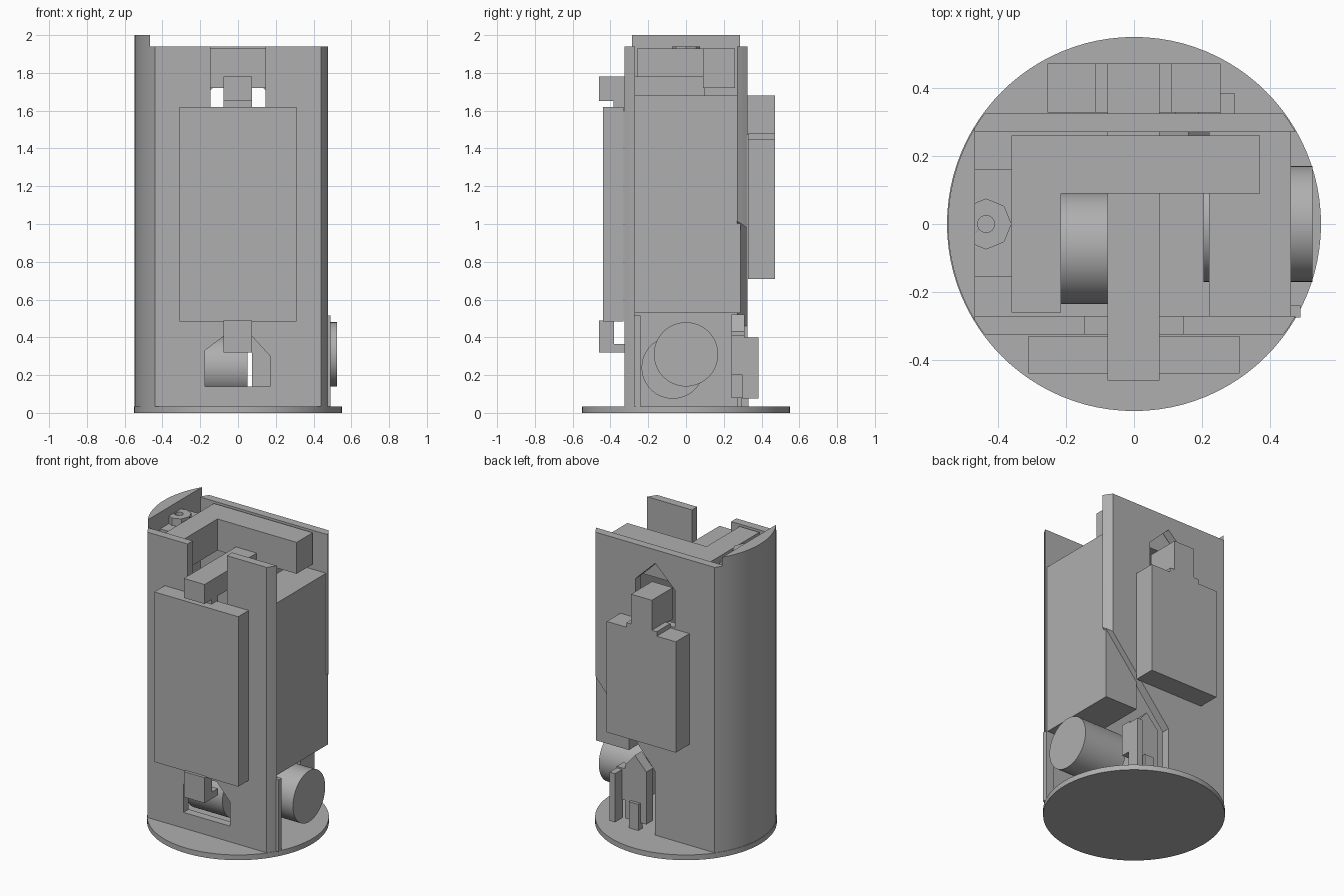
import bpy, math
from mathutils import Matrix, Vector

if "Cube" in bpy.data.objects:
    bpy.data.objects.remove(bpy.data.objects["Cube"], do_unlink=True)

grey = bpy.data.materials.new("plain_grey")
grey.use_nodes = True
COLOUR = (0.43, 0.43, 0.43, 1)
grey.diffuse_color = COLOUR
grey.node_tree.nodes["Principled BSDF"].inputs["Base Color"].default_value = COLOUR

RADIUS = 0.547
WALL_TOP = 1.94
FLOOR = 0.035


def add_mesh(name, verts, faces):
    mesh = bpy.data.meshes.new(name)
    mesh.from_pydata(verts, [], faces)
    mesh.materials.append(grey)
    obj = bpy.data.objects.new(name, mesh)
    bpy.context.collection.objects.link(obj)
    return obj


def prism(name, outline, low, high, axis="z"):
    """Extrude an outline: xy along z, or xz along y."""
    n = len(outline)
    if axis == "z":
        verts = [(a, b, h) for h in (low, high) for a, b in outline]
    else:
        verts = [(a, h, b) for h in (high, low) for a, b in outline]
    faces = [tuple(reversed(range(n))), tuple(range(n, 2 * n))]
    faces += [(i, (i + 1) % n, n + (i + 1) % n, n + i) for i in range(n)]
    return add_mesh(name, verts, faces)


def box(name, x, y, z):
    return prism(name, [(x[0], y[0]), (x[1], y[0]), (x[1], y[1]), (x[0], y[1])], *z)


def cylinder(name, centre, radius, length, axis="z", sides=96):
    ring = [(radius * math.cos(math.tau * i / sides),
             radius * math.sin(math.tau * i / sides)) for i in range(sides)]
    obj = prism(name, ring, -length / 2, length / 2)
    if axis == "x":
        obj.data.transform(Matrix.Rotation(math.pi / 2, 4, "Y"))
    obj.data.transform(Matrix.Translation(Vector(centre)))
    return smooth(obj)


def activate(obj):
    bpy.ops.object.select_all(action="DESELECT")
    obj.select_set(True)
    bpy.context.view_layer.objects.active = obj


def smooth(obj):
    activate(obj)
    bpy.ops.object.shade_smooth_by_angle(angle=math.radians(25))
    return obj


def combine(obj, tool, operation):
    mod = obj.modifiers.new("cut", "BOOLEAN")
    mod.operation, mod.object, mod.solver = operation, tool, "EXACT"
    activate(obj)
    bpy.ops.object.modifier_apply(modifier=mod.name)
    bpy.data.objects.remove(tool, do_unlink=True)


def round_limit():
    return cylinder("round_limit", (0, 0, 1), RADIUS, 3)


# Round base
cylinder("base_disc", (0, 0, FLOOR / 2), 0.55, FLOOR)

# Curved side shell, a solid slice of the round body
half = math.acos(0.467 / RADIUS)
arc = [math.pi - half + 2 * half * i / 32 for i in range(33)]
smooth(prism("side_shell", [(RADIUS * math.cos(a), RADIUS * math.sin(a)) for a in arc],
             FLOOR, 2.0))

# Front wall with an open top notch and a lower window
front = prism("front_wall", [(-0.5, FLOOR), (0.5, FLOOR), (0.5, WALL_TOP), (0.145, WALL_TOP),
                             (0.145, 1.5), (-0.145, 1.5), (-0.145, WALL_TOP), (-0.5, WALL_TOP)],
              -0.325, -0.27, "y")
combine(front, prism("window_cutter", [(-0.175, 0.14), (0.17, 0.14), (0.17, 0.3), (0.07, 0.41),
                                       (-0.07, 0.41), (-0.175, 0.33)], -0.4, -0.2, "y"), "DIFFERENCE")
combine(front, round_limit(), "INTERSECT")

# Back wall with a cut lower corner and a peaked window
back = prism("back_wall", [(-0.5, FLOOR), (0, FLOOR), (0, 0.46), (0.46, 1.0), (0.5, 1.04),
                           (0.5, WALL_TOP), (-0.5, WALL_TOP)], 0.27, 0.325, "y")
combine(back, prism("peak_cutter", [(-0.145, 1.46), (0.145, 1.46), (0.145, 1.71), (0, 1.85),
                                    (-0.145, 1.71)], 0.2, 0.4, "y"), "DIFFERENCE")
combine(back, round_limit(), "INTERSECT")

# Large side box
box("side_box", (0.22, 0.462), (-0.285, 0.288), (0.53, 1.68))

# Inner L-shaped top block with end plate and boss
prism("top_block", [(-0.36, -0.26), (-0.215, -0.26), (-0.215, 0.09), (0.37, 0.09),
                    (0.37, 0.26), (-0.36, 0.26)], 1.72, 1.93)
box("end_plate", (-0.475, -0.355), (-0.155, 0.16), (1.72, 1.89))
boss = cylinder("end_boss", (-0.435, 0, 1.915), 0.075, 0.05, sides=8)
combine(boss, cylinder("boss_hole", (-0.435, 0, 1.95), 0.025, 0.1, sides=24), "DIFFERENCE")

# Front pack with upper and lower connectors, and the bar through the body
box("front_pack", (-0.31, 0.31), (-0.44, -0.33), (0.485, 1.62))
box("top_bar", (-0.078, 0.075), (-0.46, 0.1), (1.65, 1.78))
box("upper_connector", (-0.078, 0.075), (-0.385, -0.32), (1.6, 1.66))
box("lower_connector", (-0.078, 0.075), (-0.46, -0.38), (0.32, 0.49))
box("lower_connector_tab", (-0.078, 0.075), (-0.39, -0.32), (0.32, 0.365))

# Back pack with shoulders and connector
box("back_pack", (-0.255, 0.255), (0.328, 0.472), (0.71, 1.45))
box("back_shoulder", (-0.115, 0.11), (0.328, 0.472), (1.44, 1.48))
box("back_connector", (-0.078, 0.075), (0.25, 0.472), (1.47, 1.68))

# Side drum and inner drum, both lying along x
cylinder("side_drum", (0.365, 0, 0.31), 0.17, 0.32, "x")
cylinder("inner_drum", (-0.085, -0.07, 0.24), 0.165, 0.27, "x")

# Lower back bracket and posts
prism("back_bracket", [(0.075, 0.08), (0.235, 0.08), (0.235, 0.43), (0.16, 0.52),
                       (0.075, 0.43)], 0.24, 0.31, "y")
box("bracket_foot", (0.12, 0.19), (0.29, 0.33), (FLOOR, 0.21))
box("bracket_link", (0.22, 0.295), (0.24, 0.31), (0.2, 0.41))
box("bracket_post", (0.255, 0.295), (0.3, 0.385), (0.075, 0.4))
box("front_post", (0.43, 0.49), (-0.275, -0.24), (FLOOR, 0.515))
